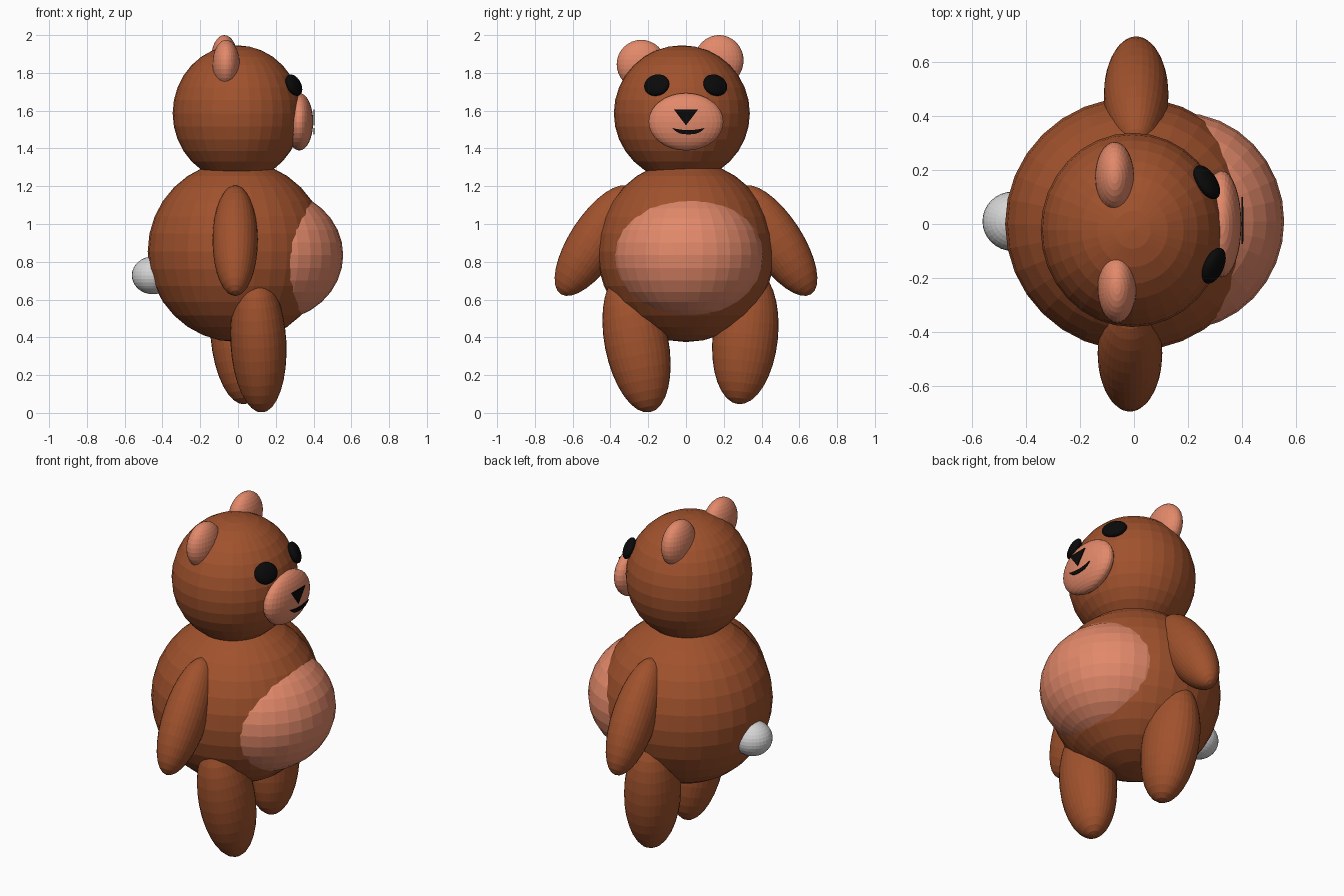
import bpy, bmesh
from math import radians
from mathutils import Vector, Euler

if "Cube" in bpy.data.objects:
    bpy.data.objects.remove(bpy.data.objects["Cube"])


def material(name, rgb):
    m = bpy.data.materials.new(name)
    m.diffuse_color = (*rgb, 1)
    m.use_nodes = True
    m.node_tree.nodes["Principled BSDF"].inputs["Base Color"].default_value = m.diffuse_color
    return m


BROWN = material("brown fur", (0.352, 0.084, 0.026))
SALMON = material("salmon fur", (0.76, 0.25, 0.145))
BLACK = material("black", (0.003, 0.003, 0.003))
WHITE = material("pale grey", (0.66, 0.66, 0.66))


def finish(name, bm, mat):
    mesh = bpy.data.meshes.new(name)
    bm.to_mesh(mesh)
    bm.free()
    mesh.materials.append(mat)
    obj = bpy.data.objects.new(name, mesh)
    bpy.context.collection.objects.link(obj)
    return obj


def ball(name, loc, radii, mat, rot=(0, 0, 0)):
    """Flat-faced ellipsoid; rot is XYZ degrees."""
    bm = bmesh.new()
    bmesh.ops.create_uvsphere(bm, u_segments=32, v_segments=16, radius=1)
    for v in bm.verts:
        v.co = Vector(a * b for a, b in zip(v.co, radii))
    obj = finish(name, bm, mat)
    obj.location = loc
    obj.rotation_euler = Euler([radians(a) for a in rot])
    return obj


def plate(name, outline, x, mat, thick=0.005):
    """Thin plate facing +x from a (y, z) outline."""
    bm = bmesh.new()
    face = bm.faces.new([bm.verts.new((x, y, z)) for y, z in outline])
    ext = bmesh.ops.extrude_face_region(bm, geom=[face])
    for v in ext["geom"]:
        if isinstance(v, bmesh.types.BMVert):
            v.co.x += thick
    bmesh.ops.recalc_face_normals(bm, faces=bm.faces)
    return finish(name, bm, mat)


# torso, belly, head, muzzle, tail
HEAD = Vector((-0.005, -0.022, 1.586))
ball("body", (-0.003, 0, 0.855), (0.475, 0.47, 0.48), BROWN)
ball("belly", (0.17, 0.01, 0.835), (0.387, 0.403, 0.35), SALMON)
ball("head", HEAD, (0.341, 0.36, 0.36), BROWN)
ball("muzzle", (0.325, 0, 1.541), (0.073, 0.198, 0.152), SALMON)
ball("tail", (-0.45, 0.01, 0.728), (0.112, 0.11, 0.10), WHITE)

# arms
for side, s, x in (("left", 1, 0.008), ("right", -1, -0.015)):
    ball(side + "_arm", (x, s * 0.479, 0.912), (0.12, 0.136, 0.338), BROWN, (s * 33, 0, 0))

# legs (mid-step, slightly uneven)
ball("left_leg", (0.003, 0.314, 0.405), (0.148, 0.173, 0.362), BROWN, (-6, -5, 0))
ball("right_leg", (0.108, -0.262, 0.373), (0.148, 0.169, 0.377), BROWN, (11, -3, 0))

# ears
ball("left_ear", (-0.072, 0.175, 1.866), (0.072, 0.13, 0.134), SALMON)
ball("right_ear", (-0.063, -0.237, 1.845), (0.072, 0.13, 0.13), SALMON)

# eyes, flattened against the head
for side, loc in (("left", (0.27, 0.155, 1.735)), ("right", (0.296, -0.155, 1.735))):
    eye = ball(side + "_eye", loc, (0.03, 0.071, 0.061), BLACK)
    eye.rotation_euler = (Vector(loc) - HEAD).to_track_quat('X', 'Z').to_euler()

# nose triangle
plate("nose", [(-0.064, 1.607), (0.0, 1.522), (0.064, 1.607)], 0.401, BLACK)

# crescent mouth
N = 12
ts = [2 * i / N - 1 for i in range(N + 1)]
upper = [(0.013 + 0.087 * t, 1.497 + 0.012 * t * t) for t in ts]
lower = [(0.013 + 0.087 * t, 1.475 + 0.034 * abs(t) ** 3) for t in ts[1:-1]]
plate("mouth", upper + lower[::-1], 0.399, BLACK)
